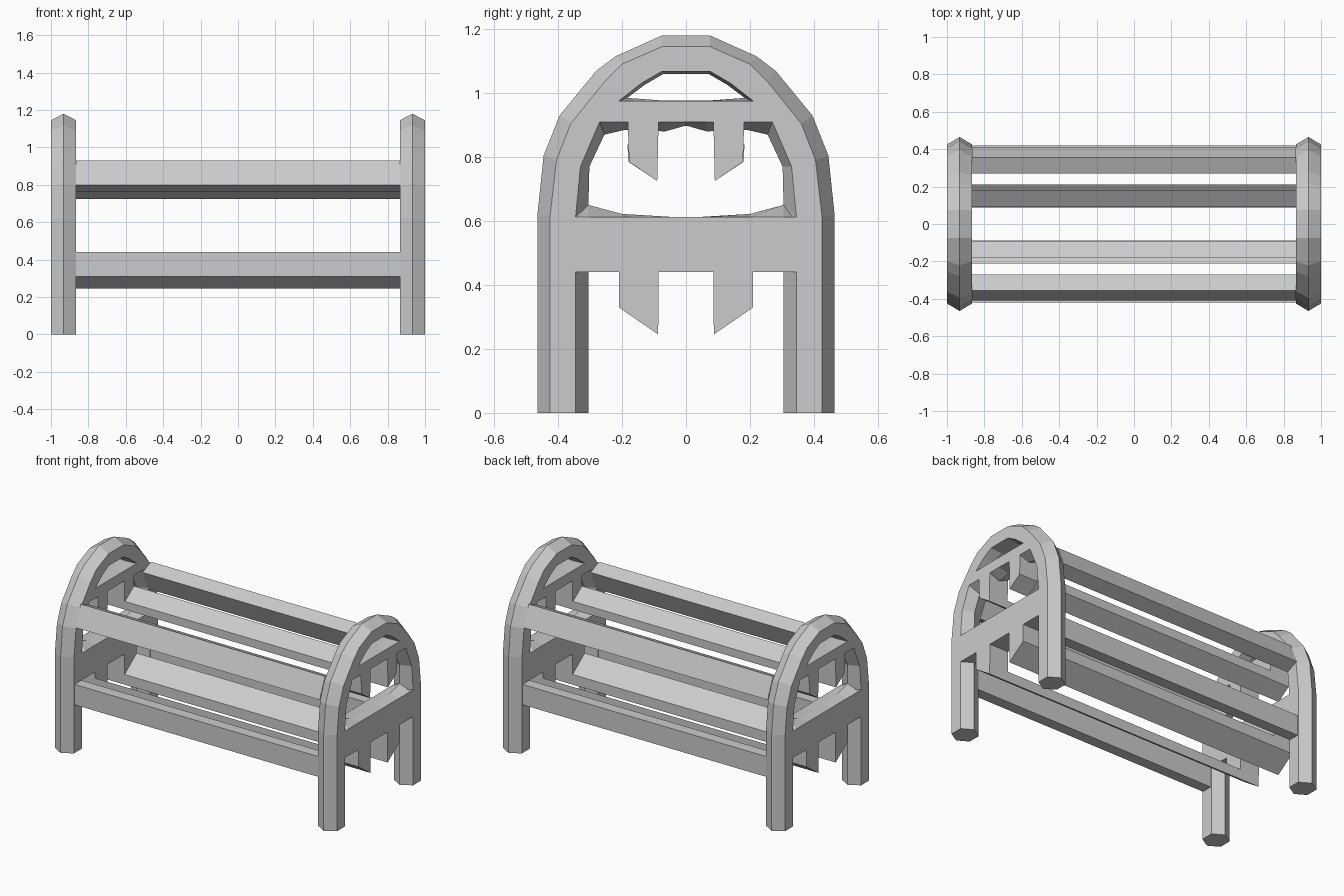
import bpy, bmesh

if "Cube" in bpy.data.objects:
    bpy.data.objects.remove(bpy.data.objects["Cube"])

XC, HX = 0.9325, 0.0675      # end-frame centre and half thickness


def finish(name, bm):
    bmesh.ops.recalc_face_normals(bm, faces=bm.faces)
    me = bpy.data.meshes.new(name)
    bm.to_mesh(me)
    bm.free()
    ob = bpy.data.objects.new(name, me)
    bpy.context.collection.objects.link(ob)
    return ob


def loft(name, rings):
    """Skin a list of equal-sized vertex rings and cap both ends."""
    bm = bmesh.new()
    vr = [[bm.verts.new(p) for p in r] for r in rings]
    n = len(vr[0])
    for a, b in zip(vr, vr[1:]):
        for i in range(n):
            j = (i + 1) % n
            bm.faces.new((a[i], a[j], b[j], b[i]))
    bm.faces.new(vr[0])
    bm.faces.new(vr[-1])
    return finish(name, bm)


def hex_band(name, half, side):
    """Half stations (outer ridge, outer edge, inner edge, inner ridge) in y,z,
    mirrored over y and swept as a six-sided section."""
    other = [[(-y, z) for y, z in s] for s in reversed(half)]
    xm, xa, xb = side * XC, side * XC + HX, side * XC - HX
    rings = []
    for o, of, nf, n in half + other:
        rings.append([(xm, *o), (xa, *of), (xa, *nf),
                      (xm, *n), (xb, *nf), (xb, *of)])
    return loft(name, rings)


def prism(name, profile, x0, x1):
    return loft(name, [[(x, y, z) for y, z in profile] for x in (x0, x1)])


# arch and legs
ARCH = [
    [(.465, 0), (.425, 0), (.345, 0), (.305, 0)],
    [(.465, .615), (.425, .615), (.345, .615), (.305, .65)],
    [(.445, .805), (.405, .79), (.33, .77), (.302, .77)],
    [(.395, .93), (.36, .905), (.27, .91), (.255, .87)],
    [(.28, 1.07), (.255, 1.035), (.21, .975), (.19, .98)],
    [(.22, 1.115), (.20, 1.09), (.14, 1.03), (.13, 1.025)],
    [(.075, 1.18), (.075, 1.145), (.075, 1.068), (.07, 1.06)],
]


# crossbars: y, ridge top, edge top, edge bottom, ridge bottom
def bar(rows):
    return [[(y, a), (y, b), (y, c), (y, d)] for y, a, b, c, d in rows]


LOWER_BAR = bar([(.385, .615, .612, .44, .44), (.305, .65, .612, .44, .44),
                 (.2, .622, .612, .44, .44), (.05, .613, .612, .44, .44)])
UPPER_BAR = bar([(.29, .975, .975, .91, .87), (.255, .975, .975, .91, .87),
                 (.19, .985, .975, .91, .885), (.065, .976, .975, .91, .88),
                 (.005, .976, .975, .91, .897)])

# brackets hanging under the crossbars
UPPER_TOOTH = [(.183, .94), (.178, .785), (.09, .725), (.085, .94)]
LOWER_TOOTH = [(.21, .48), (.21, .33), (.087, .245), (.085, .48)]

# long slat profiles
SLATS = {
    "upper_rail": [(.41, .80), (.355, .93), (.27, .894), (.33, .765)],
    "lower_rail": [(.42, .31), (.42, .44), (.35, .44), (.35, .31)],
    "upper_slat": [(.18, .785), (.183, .84), (.09, .777), (.09, .725)],
    "lower_slat": [(.21, .33), (.21, .40), (.087, .31), (.087, .245)],
}

for side, tag in ((1, "right"), (-1, "left")):
    hex_band(tag + "_arch", ARCH, side)
    hex_band(tag + "_lower_crossbar", LOWER_BAR, side)
    hex_band(tag + "_upper_crossbar", UPPER_BAR, side)
    for s, t in ((1, "back"), (-1, "front")):
        for nm, prof in (("upper", UPPER_TOOTH), ("lower", LOWER_TOOTH)):
            prism(f"{tag}_{t}_{nm}_bracket", [(s * y, z) for y, z in prof],
                  side * (XC - HX), side * (XC + HX))

for s, t in ((1, "back"), (-1, "front")):
    for nm, prof in SLATS.items():
        prism(f"{t}_{nm}", [(s * y, z) for y, z in prof], -.866, .866)
